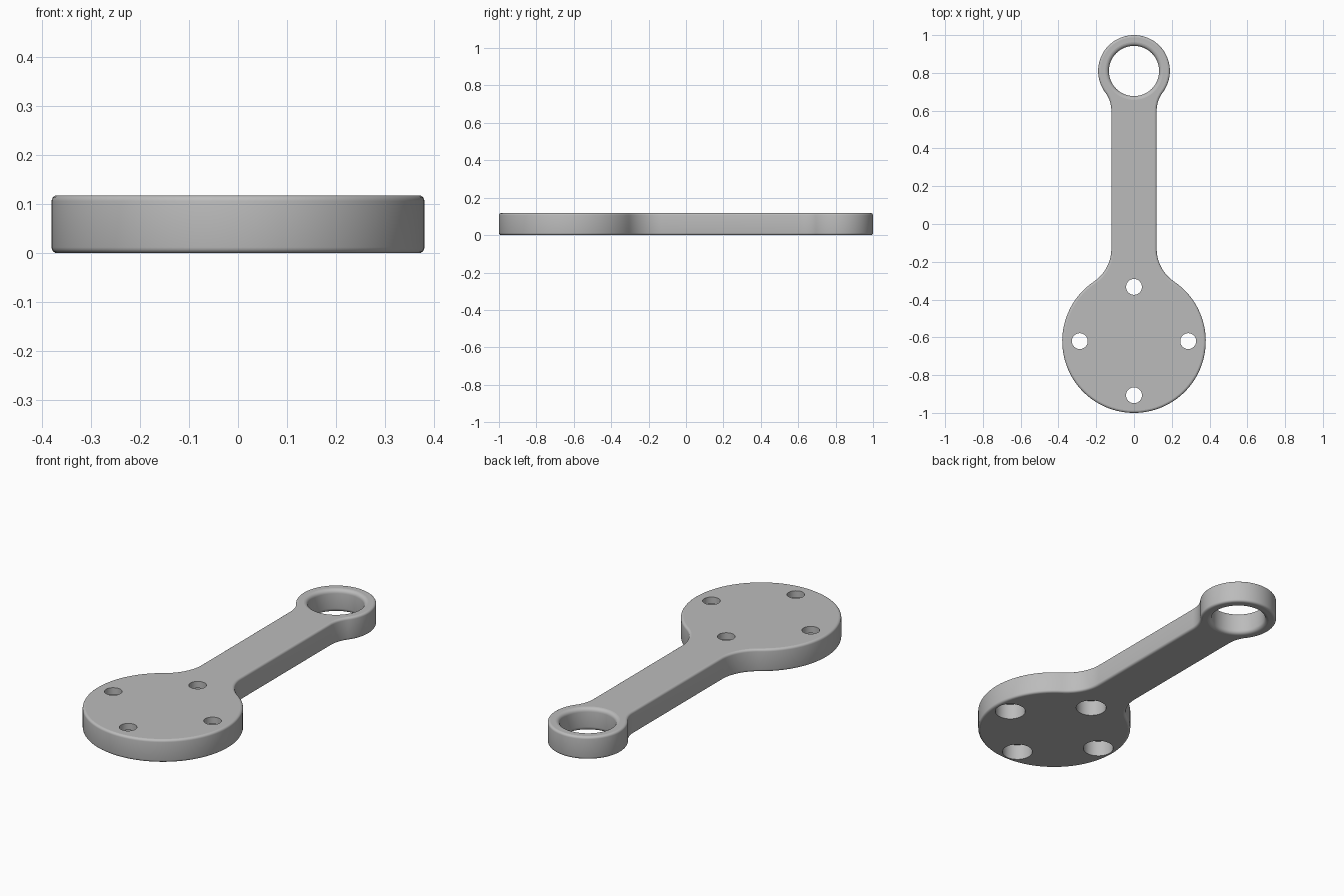
import bpy, bmesh
from math import sin, cos, pi, atan2, sqrt

cube = bpy.data.objects.get("Cube")
if cube:
    bpy.data.objects.remove(cube)

THICK = 0.118
EDGE, RIM = 0.012, 0.02
DISC_Y, DISC_R = -0.62, 0.38
EYE_Y, EYE_R, EYE_HOLE = 0.81, 0.19, 0.133
ARM = 0.12
BOLT_CIRCLE, BOLT_R, BORE_R, BORE_DEPTH = 0.287, 0.042, 0.075, 0.083

grey = bpy.data.materials.new("plain grey")
grey.use_nodes = True
colour = (0.5, 0.5, 0.5, 1)
grey.diffuse_color = colour
grey.node_tree.nodes["Principled BSDF"].inputs["Base Color"].default_value = colour


def arc(cx, cy, r, a0, a1, n):
    return [(cx + r * cos(a0 + (a1 - a0) * i / n), cy + r * sin(a0 + (a1 - a0) * i / n))
            for i in range(n + 1)]


def circle(cx, cy, r, n):
    return arc(cx, cy, r, 0, 2 * pi, n)[:-1]


def outline(inset):
    """Closed link outline, moved inwards by inset."""
    half = []
    for cy, r, blend, side in ((DISC_Y, DISC_R, 0.21, 1), (EYE_Y, EYE_R, 0.16, -1)):
        bx = ARM + blend
        by = side * sqrt((r + blend) ** 2 - bx ** 2)
        ang = atan2(by, bx)
        part = arc(0, cy, r - inset, -side * pi / 2, ang, 40)
        part += arc(bx, cy + by, blend + inset, ang + pi, pi, 14)[1:]
        half += part[::side]
    return half + [(-x, y) for x, y in half[-2:0:-1]]


def round_profile(radius, steps):
    """(inset, height) pairs of a slab edge rounded at bottom and top."""
    angles = [pi / 2 * i / steps for i in range(steps + 1)]
    low = [(radius * (1 - sin(a)), radius * (1 - cos(a))) for a in angles]
    return low + [(d, THICK - z) for d, z in low[::-1]]


bm = bmesh.new()
bottom_edges, top_edges = [], []


def skin(layers):
    """Wall through rings of (points, z), from the bottom face to the top face."""
    rings = [[bm.verts.new((x, y, z)) for x, y in pts] for pts, z in layers]
    n = len(rings[0])
    for a, b in zip(rings, rings[1:]):
        for i in range(n):
            j = (i + 1) % n
            bm.faces.new((a[i], a[j], b[j], b[i]))
    for ring, edges in ((rings[0], bottom_edges), (rings[-1], top_edges)):
        edges += [bm.edges.get((ring[i - 1], ring[i])) for i in range(n)]


# Outer wall of disc, arm and eye, with rounded edges
skin([(outline(d), z) for d, z in round_profile(EDGE, 4)])

# Eye hole with rounded rims
skin([(circle(0, EYE_Y, EYE_HOLE + d, 80), z) for d, z in round_profile(RIM, 5)])

# Four bolt holes, counterbored from below
bore = ((BORE_R, 0), (BORE_R, BORE_DEPTH), (BOLT_R, BORE_DEPTH), (BOLT_R, THICK))
for k in range(4):
    a = k * pi / 2
    x, y = BOLT_CIRCLE * cos(a), DISC_Y + BOLT_CIRCLE * sin(a)
    skin([(circle(x, y, r, 40), z) for r, z in bore])

# Flat bottom and top faces around the holes
for edges, up in ((bottom_edges, -1), (top_edges, 1)):
    for edge in edges:
        edge.smooth = False
    bmesh.ops.triangle_fill(bm, edges=edges, use_beauty=True, normal=(0, 0, up))

bmesh.ops.recalc_face_normals(bm, faces=bm.faces)
mesh = bpy.data.meshes.new("link_arm")
bm.to_mesh(mesh)
bm.free()
mesh.materials.append(grey)
link = bpy.data.objects.new("link_arm", mesh)
bpy.context.collection.objects.link(link)
bpy.ops.object.select_all(action='DESELECT')
bpy.context.view_layer.objects.active = link
link.select_set(True)
bpy.ops.object.shade_smooth_by_angle(angle=pi / 6)
